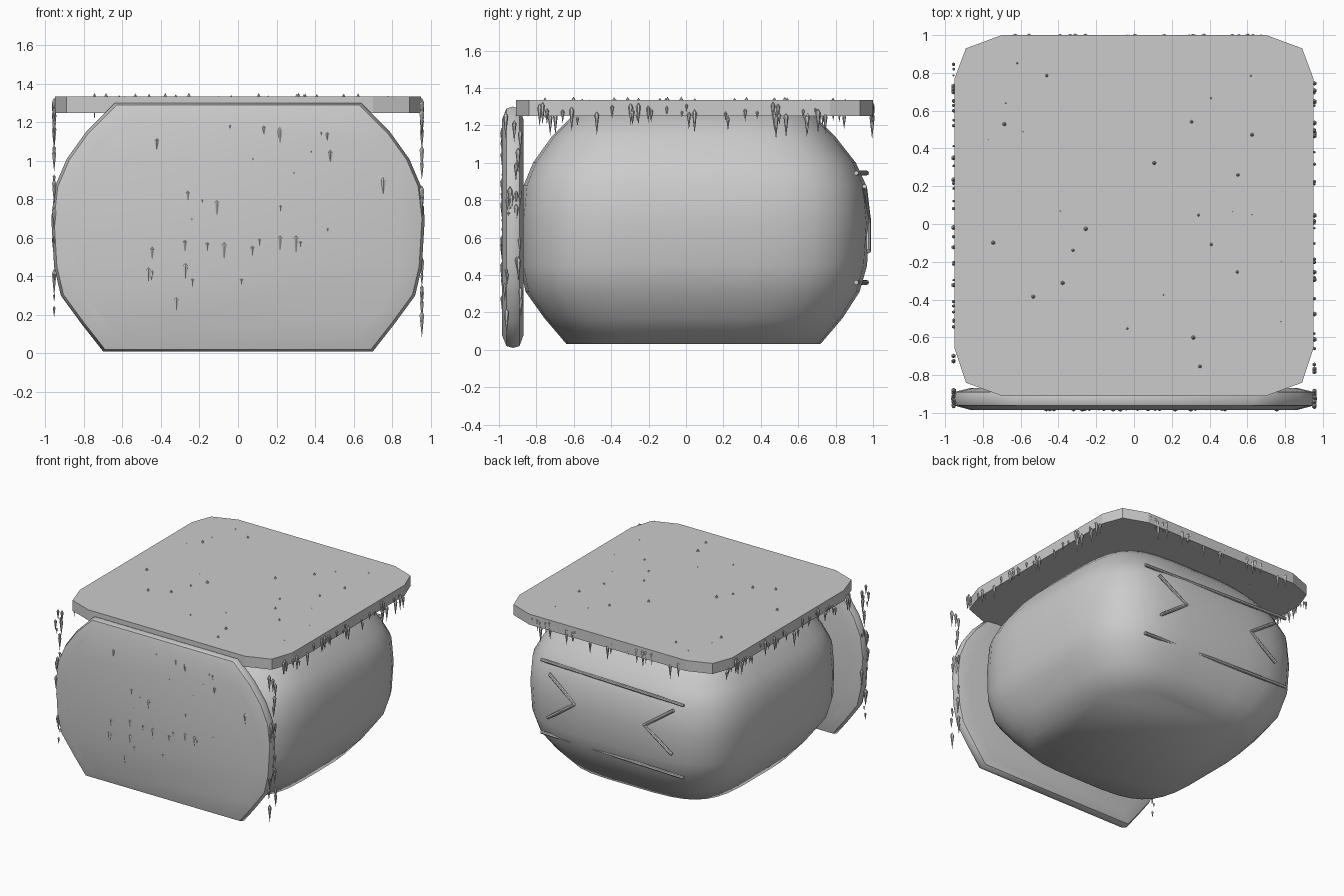
import bpy, bmesh, math, random
from mathutils import Vector, Matrix

if "Cube" in bpy.data.objects:
    bpy.data.objects.remove(bpy.data.objects["Cube"])
random.seed(4)


def finish(name, bm, smooth=None):
    bmesh.ops.recalc_face_normals(bm, faces=bm.faces)
    me = bpy.data.meshes.new(name)
    bm.to_mesh(me)
    bm.free()
    ob = bpy.data.objects.new(name, me)
    bpy.context.collection.objects.link(ob)
    if smooth:
        bpy.ops.object.select_all(action='DESELECT')
        ob.select_set(True)
        bpy.context.view_layer.objects.active = ob
        bpy.ops.object.shade_smooth_by_angle(angle=math.radians(smooth))
    return ob


def loft(name, rings, smooth=None):
    """Skin a list of equal-length closed rings and cap both ends."""
    bm = bmesh.new()
    vs = [[bm.verts.new(p) for p in r] for r in rings]
    n = len(vs[0])
    for a, b in zip(vs, vs[1:]):
        for i in range(n):
            bm.faces.new((a[i], a[(i + 1) % n], b[(i + 1) % n], b[i]))
    bm.faces.new(vs[0])
    bm.faces.new(vs[-1])
    return finish(name, bm, smooth)


def mirrored(half):
    return half + [(-x, y) for x, y in reversed(half)]


# Puffy body: rounded-square rings (height, half width, front y, back y)
def squircle(z, hx, y0, y1, n=32):
    def p(v):
        return math.copysign(abs(v) ** 0.5, v)
    cy, hy = (y0 + y1) / 2, (y1 - y0) / 2
    return [(hx * p(math.cos(t)), cy + hy * p(math.sin(t)), z)
            for t in (2 * math.pi * (i + 0.5) / n for i in range(n))]


levels = [(0.03, 0.68, -0.64, 0.72), (0.17, 0.80, -0.76, 0.84),
          (0.31, 0.90, -0.86, 0.93), (0.45, 0.94, -0.89, 0.97),
          (0.68, 0.95, -0.89, 0.985), (0.88, 0.94, -0.87, 0.965),
          (1.00, 0.88, -0.82, 0.91), (1.14, 0.78, -0.72, 0.80),
          (1.26, 0.66, -0.60, 0.68)]
loft("body", [squircle(*l) for l in levels], 50)

# Front slab: outline lofted through its thickness with soft edges
outline = mirrored([(0.70, 0.01), (0.81, 0.15), (0.92, 0.30), (0.955, 0.45),
                    (0.97, 0.70), (0.95, 0.87), (0.89, 1.01), (0.79, 1.15), (0.64, 1.30)])
layers = [(-0.985, 0.89), (-0.96, 0.985), (-0.925, 1.0), (-0.89, 0.985), (-0.868, 0.89)]
loft("front_slab", [[(x * s, y, 0.655 + (z - 0.655) * s) for x, z in outline]
                    for y, s in layers], 50)

# Roof slab with clipped corners
roof = mirrored([(0.70, -0.91), (0.89, -0.84), (0.95, -0.66),
                 (0.95, 0.77), (0.89, 0.93), (0.70, 1.0)])
loft("roof_slab", [[(x, y, z) for x, y in roof] for z in (1.25, 1.335)])


# Thin rods that draw the face on the back
def rod(name, points, r=0.013):
    bm = bmesh.new()
    for a, b in zip(points, points[1:]):
        a, b = Vector(a), Vector(b)
        d = b - a
        m = Matrix.Translation((a + b) / 2) @ d.to_track_quat('Z', 'Y').to_matrix().to_4x4()
        bmesh.ops.create_cone(bm, cap_ends=True, segments=8, radius1=r, radius2=r,
                              depth=d.length + r, matrix=m)
    return finish(name, bm, 40)


for side, s in (("left", -1), ("right", 1)):
    rod(side + "_eye", [(0.55 * s, 0.955, 0.87), (0.31 * s, 0.975, 0.70), (0.55 * s, 0.975, 0.53)])
rod("brow_rod", [(-0.65, 0.965, 0.945), (0.65, 0.91, 0.945)])
rod("mouth_rod", [(-0.65, 0.965, 0.36), (0.65, 0.91, 0.36)])


# Icicles: small pointed drops scattered over the slabs
def icicles(name, count, spot):
    bm = bmesh.new()
    for _ in range(count):
        x, y, z = spot()
        h = random.uniform(0.03, 0.12)
        r = 0.05 * h ** 0.6
        for r1, r2, depth, dz in ((0, r, h, -h / 2), (r, 0, h * 0.2, h * 0.1)):
            bmesh.ops.create_cone(bm, segments=6, radius1=r1, radius2=r2, depth=depth,
                                  matrix=Matrix.Translation((x, y, z + dz)))
    bmesh.ops.remove_doubles(bm, verts=bm.verts, dist=0.0001)
    return finish(name, bm)


u = random.uniform
for side, s in (("left", -0.955), ("right", 0.955)):
    icicles("roof_icicles_" + side, 36, lambda: (s, u(-0.8, 0.85), u(1.23, 1.31)))
    icicles("slab_icicles_" + side, 24, lambda: (s, u(-0.97, -0.88), u(0.13, 1.28)))
icicles("roof_icicles_back", 24, lambda: (u(-0.8, 0.8), 0.995, u(1.24, 1.31)))
icicles("roof_icicles_top", 30, lambda: (u(-0.8, 0.8), u(-0.8, 0.9), 1.33))
icicles("slab_icicles_front", 34, lambda: (u(-0.5, 0.82), -0.98, u(0.25, 1.2)))
